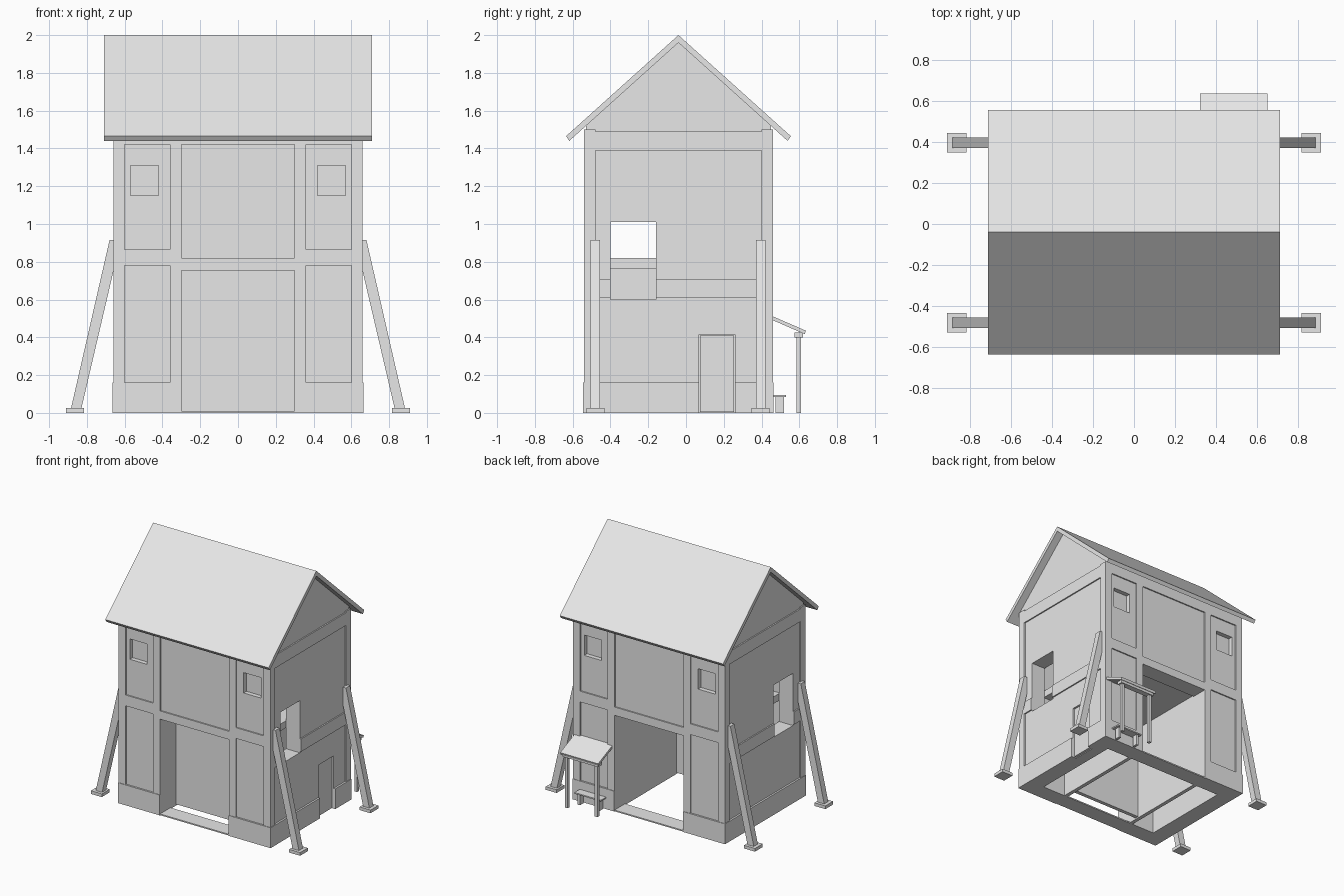
import bpy
import bmesh
from mathutils import Vector

cube = bpy.data.objects.get("Cube")
if cube:
    bpy.data.objects.remove(cube, do_unlink=True)

grey = bpy.data.materials.new("light_grey")
grey.use_nodes = True
grey.diffuse_color = (0.8, 0.8, 0.8, 1)
grey.node_tree.nodes["Principled BSDF"].inputs["Base Color"].default_value = (0.8, 0.8, 0.8, 1)


def prism(name, points, start, end, axis="x"):
    """Extrude a closed (side, z) profile along x or y."""
    bm = bmesh.new()
    place = (lambda p: (start, p[0], p[1])) if axis == "x" else (lambda p: (p[0], start, p[1]))
    face = bm.faces.new([bm.verts.new(place(p)) for p in points])
    out = bmesh.ops.extrude_face_region(bm, geom=[face])
    move = Vector((end - start, 0, 0)) if axis == "x" else Vector((0, end - start, 0))
    bmesh.ops.translate(bm, vec=move, verts=[v for v in out["geom"] if isinstance(v, bmesh.types.BMVert)])
    bmesh.ops.recalc_face_normals(bm, faces=bm.faces)
    mesh = bpy.data.meshes.new(name)
    bm.to_mesh(mesh)
    bm.free()
    mesh.materials.append(grey)
    obj = bpy.data.objects.new(name, mesh)
    bpy.context.collection.objects.link(obj)
    return obj


def box(name, x, y, z):
    return prism(name, [(y[0], z[0]), (y[1], z[0]), (y[1], z[1]), (y[0], z[1])], x[0], x[1])


def cut(obj, *cutters):
    """Subtract the cutters and remove them."""
    for cutter in cutters:
        cutter.hide_render = True
        mod = obj.modifiers.new("cut", "BOOLEAN")
        mod.operation, mod.solver, mod.object = "DIFFERENCE", "EXACT", cutter
    graph = bpy.context.evaluated_depsgraph_get()
    mesh = bpy.data.meshes.new_from_object(obj.evaluated_get(graph))
    obj.modifiers.clear()
    obj.data = mesh
    for cutter in cutters:
        bpy.data.objects.remove(cutter, do_unlink=True)


def span(side, a, b):
    return tuple(sorted((side * a, side * b)))


W, FRONT, BACK, RIDGE = 0.66, -0.54, 0.46, -0.04
THICK, INSET, SLOPE = 0.13, 0.01, 0.9


def house_profile(inset, base, apex):
    y0, y1 = FRONT + inset, BACK - inset
    eave = apex - SLOPE * (RIDGE - y0)
    return [(y0, base), (y1, base), (y1, eave), (RIDGE, apex), (y0, eave)]


# Hollow gabled walls with gateway, side windows, side door and window recesses
walls = prism("walls", house_profile(INSET, 0, 1.965), -W + INSET, W - INSET)
cutters = [
    prism("room_cutter", house_profile(THICK, -0.1, 1.9), -W + THICK, W - THICK),
    box("gateway_cutter", (-0.3, 0.3), (-1, 1), (-0.2, 0.755)),
    box("side_window_cutter", (-1, 1), (-0.4, -0.16), (0.6, 1.01)),
    box("side_door_cutter", (0.62, 1), (0.07, 0.26), (-0.2, 0.415)),
]
for sx in (-1, 1):
    for y in ((FRONT - 0.1, FRONT + 0.045), (BACK - 0.045, BACK + 0.1)):
        cutters.append(box("window_cutter", span(sx, 0.42, 0.57), y, (1.15, 1.31)))
cut(walls, *cutters)
box("side_door", (0.61, 0.64), (0.075, 0.255), (0.005, 0.41))

# Timber frame and plinth on the two long sides
for label, y in (("front", (FRONT, FRONT + 0.03)), ("back", (BACK - 0.03, BACK))):
    out = -0.004 if label == "front" else 0.004
    py = (y[0] + min(out, 0), y[1] + max(out, 0))
    for sx in (-1, 1):
        box(label + "_corner_post", span(sx, 0.6, W), y, (0.16, 1.5))
        box(label + "_gate_post", span(sx, 0.3, 0.36), y, (0, 1.5))
        box(label + "_plinth", span(sx, 0.3, W + 0.004), py, (0, 0.16))
        box(label + "_side_rail", span(sx, 0.36, 0.6), y, (0.78, 0.865))
    box(label + "_lintel", (-0.3, 0.3), y, (0.755, 0.82))
    box(label + "_top_rail", (-0.6, 0.6), y, (1.42, 1.5))
    sill_y = (FRONT, FRONT + THICK) if label == "front" else (BACK - THICK, BACK)
    box(label + "_sill", (-0.3, 0.3), sill_y, (0, 0.01))

# Timber frame and plinth on the gable sides
for sx in (-1, 1):
    x = span(sx, W - 0.03, W)
    px = span(sx, W - 0.03, W + 0.004)
    for y in ((FRONT, FRONT + 0.06), (BACK - 0.06, BACK)):
        box("gable_post", x, y, (0.16, 1.5))
    box("gable_top_rail", x, (FRONT + 0.06, BACK - 0.06), (1.39, 1.49))
    for y in ((FRONT + 0.06, -0.4), (-0.16, BACK - 0.06)):
        box("gable_middle_rail", x, y, (0.61, 0.71))
    runs = ((FRONT, 0.07), (0.26, BACK)) if sx > 0 else ((FRONT, BACK),)
    for y in runs:
        box("gable_plinth", px, y, (0, 0.16))

# Inner passage, loft floor and recessed gate
for sx in (-1, 1):
    box("passage_wall", span(sx, 0.3, 0.33), (FRONT + THICK, BACK - THICK), (0, 0.77))
box("loft_floor", (-W + THICK, W - THICK), (FRONT + THICK, BACK - THICK), (0.765, 0.82))
box("gate", (-0.3, 0.3), (-0.34, -0.31), (0.01, 0.765))

# Roof
prism("roof", [(-0.635, 1.465), (RIDGE, 2.0), (0.555, 1.465), (0.538, 1.44),
               (RIDGE, 1.96), (-0.618, 1.44)], -0.71, 0.71)

# Leaning struts with foot blocks
strut = [(0.655, 0.77), (0.655, 0.915), (0.68, 0.915), (0.885, 0.02), (0.83, 0.02)]
for sx in (-1, 1):
    for y in (-0.48, 0.395):
        prism("strut", [(sx * a, z) for a, z in strut], y - 0.025, y + 0.025, "y")
        box("strut_foot", span(sx, 0.815, 0.91), (y - 0.048, y + 0.048), (0, 0.025))

# Rear awning with posts, and a bench beneath it
prism("awning", [(0.45, 0.515), (0.635, 0.435), (0.628, 0.417), (0.45, 0.495)], 0.32, 0.65)
box("awning_beam", (0.33, 0.64), (0.575, 0.62), (0.4, 0.425))
for x in (0.355, 0.615):
    box("awning_post", (x - 0.012, x + 0.012), (0.585, 0.61), (0, 0.405))
box("bench_seat", (0.37, 0.6), (0.462, 0.53), (0.085, 0.095))
for x in (0.4, 0.57):
    box("bench_leg", (x - 0.01, x + 0.01), (0.475, 0.518), (0, 0.085))
